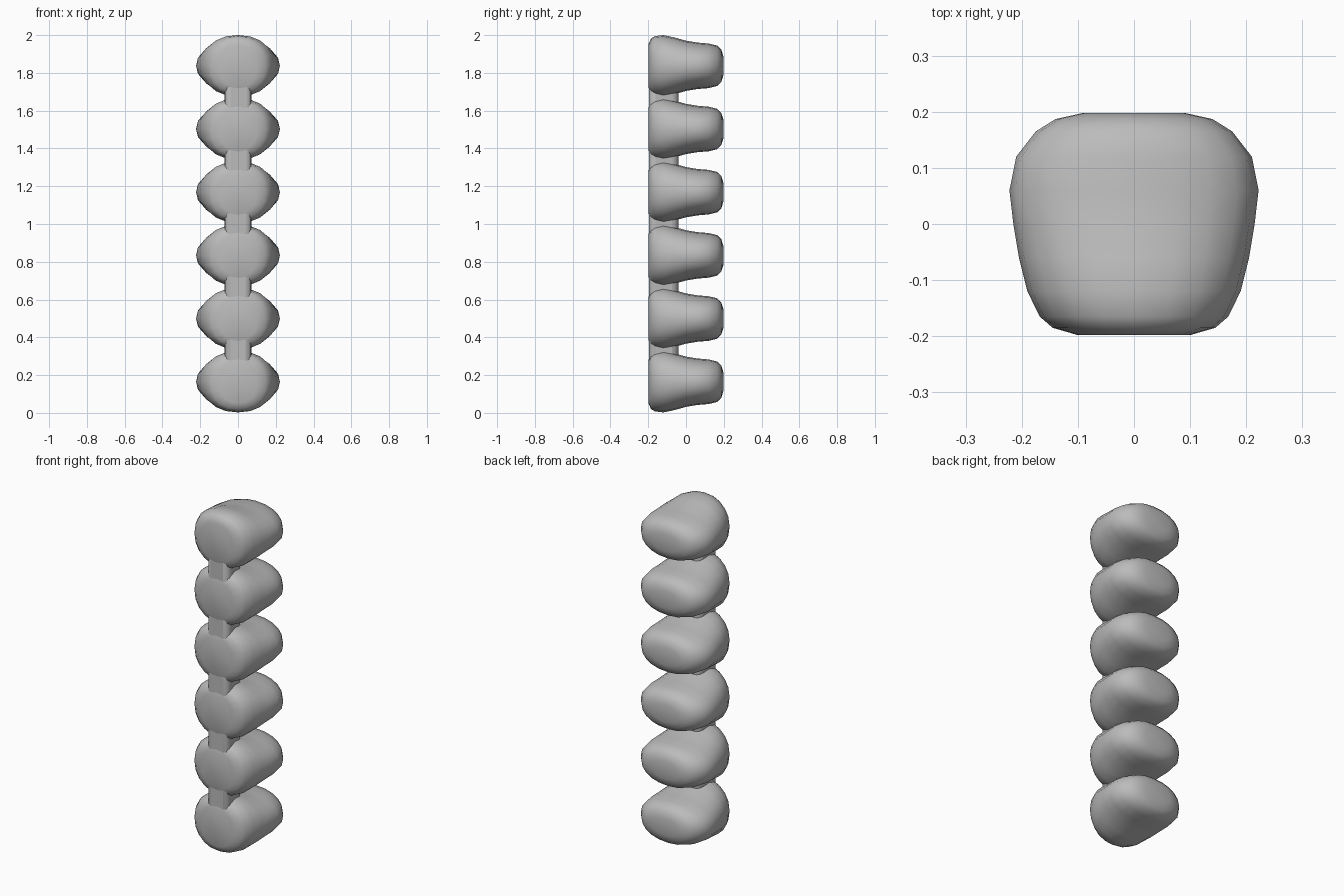
import bpy, bmesh
from math import cos, sin, pi, copysign

cube = bpy.data.objects.get("Cube")
if cube:
    bpy.data.objects.remove(cube)

grey = bpy.data.materials.new("plain grey")
grey.use_nodes = True
COLOUR = (0.5, 0.5, 0.5, 1)
grey.diffuse_color = COLOUR
grey.node_tree.nodes["Principled BSDF"].inputs["Base Color"].default_value = COLOUR

SIDES = 20
COUNT, FIRST, STEP = 6, 0.165, 0.3345

# Lobe sections from the flat front to the rounded back: y, half width, half height
SECTIONS = [
    (-0.198, 0.10, 0.115), (-0.185, 0.145, 0.145), (-0.165, 0.168, 0.157),
    (-0.12, 0.19, 0.1625), (-0.06, 0.205, 0.15), (0.0, 0.215, 0.133),
    (0.06, 0.222, 0.123), (0.12, 0.21, 0.118), (0.165, 0.175, 0.107),
    (0.187, 0.14, 0.085), (0.198, 0.09, 0.05),
]


def power(v, exponent=2.2):
    return copysign(abs(v) ** (2 / exponent), v)


def add_object(name, bm):
    bmesh.ops.recalc_face_normals(bm, faces=bm.faces)
    mesh = bpy.data.meshes.new(name)
    bm.to_mesh(mesh)
    bm.free()
    mesh.materials.append(grey)
    obj = bpy.data.objects.new(name, mesh)
    bpy.context.collection.objects.link(obj)
    return obj


def make_lobe(name, z):
    bm = bmesh.new()
    rings = []
    for y, w, h in SECTIONS:
        angles = [2 * pi * i / SIDES for i in range(SIDES)]
        rings.append([bm.verts.new((w * power(cos(a)), y, z + h * power(sin(a))))
                      for a in angles])
    for a, b in zip(rings, rings[1:]):
        for i in range(SIDES):
            j = (i + 1) % SIDES
            bm.faces.new((a[i], a[j], b[j], b[i]))
    bm.faces.new(rings[0])
    bm.faces.new(rings[-1])
    return add_object(name, bm)


# Row of lobes
parts = [make_lobe(f"lobe_{i + 1}", FIRST + i * STEP) for i in range(COUNT)]

# Spine joining the lobes along the flat front
bm = bmesh.new()
bmesh.ops.create_cube(bm, size=1)
for v in bm.verts:
    v.co.x *= 0.15 if v.co.y < 0 else 0.11
    v.co.y = -0.1965 if v.co.y < 0 else -0.04
    v.co.z = 1 + v.co.z * STEP * (COUNT - 1)
spine = add_object("spine", bm)
bevel = spine.modifiers.new("soft edges", "BEVEL")
bevel.width = 0.035
bevel.segments = 3
parts.append(spine)

# Smooth shading with the sharp folds kept
bpy.ops.object.select_all(action="DESELECT")
for obj in parts:
    obj.select_set(True)
bpy.context.view_layer.objects.active = spine
bpy.ops.object.shade_smooth_by_angle(angle=0.7)
